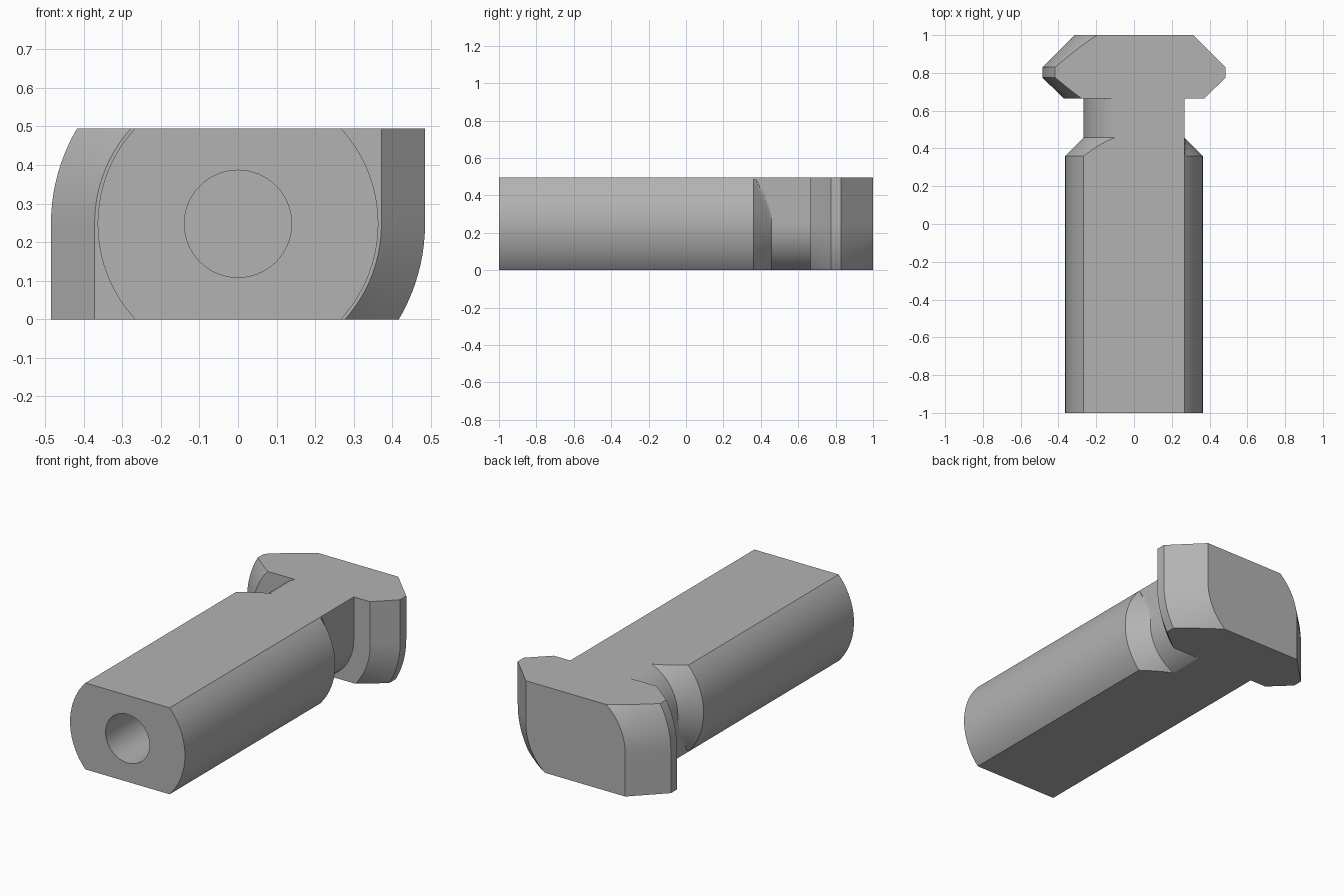
import bpy, bmesh
from math import sin, sqrt, radians

cube = bpy.data.objects.get("Cube")
if cube:
    bpy.data.objects.remove(cube)

HALF = 0.2475          # half thickness between the two flats
NECK = 0.268
STEPS = 14
SHAFT_END, NECK_START, HEAD_START = 0.36, 0.457, 0.665

# One flat grey for the whole part
steel = bpy.data.materials.new("steel_grey")
steel.use_nodes = True
grey = (0.45, 0.45, 0.45, 1)
steel.diffuse_color = grey
steel.node_tree.nodes["Principled BSDF"].inputs["Base Color"].default_value = grey

# Stations along the bolt: (y, radius)
stations = [(-1, 0.364)]
for i in range(13):    # conical shoulder
    t = i / 12
    stations.append((SHAFT_END + t * (NECK_START - SHAFT_END), 0.364 + t * (NECK - 0.364)))
stations.append((HEAD_START, NECK))
head = [(HEAD_START, 0.372), (0.775, 0.485), (0.83, 0.485), (1, 0.315)]
for (y0, r0), (y1, r1) in zip(head, head[1:]):
    stations += [(y0 + (y1 - y0) * i / 8, r0 + (r1 - r0) * i / 8) for i in range(8)]
stations.append(head[-1])

# Even angular spacing of the levels between the flats
levels = [HALF * sin(radians(90 * i / STEPS)) for i in range(-STEPS, STEPS + 1)]


def half_width(index, r, side, z):
    """Round section, except the two opposite square quadrants of neck and head."""
    rounded = sqrt(max(r * r - z * z, 0))
    if side * z <= 0:
        return rounded
    if index <= 13:                       # shaft and shoulder meet the square neck
        return max(rounded, NECK) if index > 0 else rounded
    return r


# Body lofted through all stations
bm = bmesh.new()
rings = []
for index, (y, r) in enumerate(stations):
    outline = [(1, z) for z in levels] + [(-1, z) for z in reversed(levels)]
    rings.append([bm.verts.new((s * half_width(index, r, s, z), y, z + HALF)) for s, z in outline])
count = len(rings[0])
for a, b in zip(rings, rings[1:]):
    for i in range(count):
        j = (i + 1) % count
        bm.faces.new((a[i], a[j], b[j], b[i]))
bm.faces.new(rings[0])
bm.faces.new(rings[-1])
bmesh.ops.recalc_face_normals(bm, faces=bm.faces)
mesh = bpy.data.meshes.new("hammer_head_bolt")
bm.to_mesh(mesh)
bm.free()
mesh.materials.append(steel)
bolt = bpy.data.objects.new("hammer_head_bolt", mesh)
bpy.context.collection.objects.link(bolt)

# Blind bore in the front end
bpy.ops.mesh.primitive_cylinder_add(vertices=64, radius=0.139, depth=1.2,
                                    location=(0, -1, HALF), rotation=(radians(90), 0, 0))
cutter = bpy.context.object
cutter.name = "bore_cutter"
cutter.hide_render = True
cutter.data.materials.append(steel)
bore = bolt.modifiers.new("bore", "BOOLEAN")
bore.operation = "DIFFERENCE"
bore.solver = "EXACT"
bore.object = cutter

bpy.ops.object.select_all(action="DESELECT")
bolt.select_set(True)
bpy.context.view_layer.objects.active = bolt
bpy.ops.object.modifier_apply(modifier="bore")
bpy.data.objects.remove(cutter)
bpy.ops.object.shade_smooth_by_angle(angle=radians(18))
